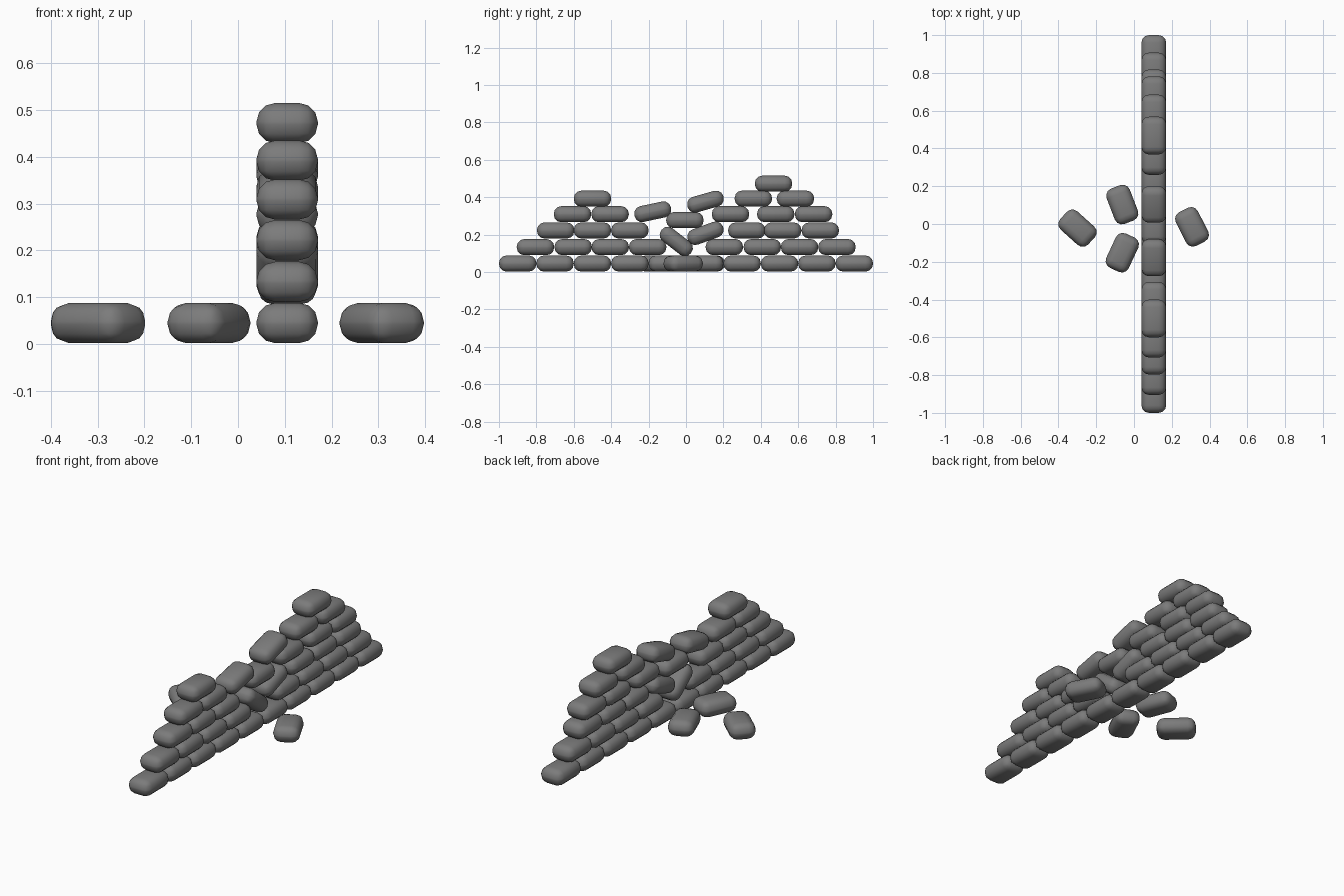
import bpy
from math import radians

if "Cube" in bpy.data.objects:
    bpy.data.objects.remove(bpy.data.objects["Cube"])

WALL_X = 0.105
SIZE = (0.131, 0.2, 0.086)


def make_bag_mesh():
    # one pillow-shaped bag: box with wide rounded edges
    bpy.ops.mesh.primitive_cube_add(size=1)
    ob = bpy.context.object
    ob.scale = SIZE
    bpy.ops.object.transform_apply(location=False, rotation=False, scale=True)
    bev = ob.modifiers.new("round", 'BEVEL')
    bev.width = 0.04
    bev.segments = 3
    bev.limit_method = 'NONE'
    bpy.ops.object.modifier_apply(modifier=bev.name)
    bpy.ops.object.shade_smooth()
    mesh = ob.data
    bpy.data.objects.remove(ob)
    mesh.name = "sandbag"
    # dark grey cloth
    mat = bpy.data.materials.new("dark_cloth")
    mat.diffuse_color = (0.2, 0.2, 0.2, 1)
    mat.use_nodes = True
    mat.node_tree.nodes["Principled BSDF"].inputs["Base Color"].default_value = mat.diffuse_color
    mesh.materials.append(mat)
    return mesh


BAG = make_bag_mesh()


def bag(name, x, y, z, tilt=0, turn=0):
    ob = bpy.data.objects.new(name, BAG)
    ob.location = (x, y, z)
    ob.rotation_euler = (radians(tilt), 0, radians(turn))
    bpy.context.collection.objects.link(ob)


# Stacked courses: height -> positions along the wall
courses = [
    (0.045, [-0.9 + 0.2 * i for i in range(10)]),
    (0.133, [-0.805, -0.603, -0.405, -0.205, 0.205, 0.408, 0.607, 0.807]),
    (0.222, [-0.697, -0.50, -0.30, 0.325, 0.517, 0.718]),
    (0.309, [-0.607, -0.406, 0.238, 0.48, 0.682]),
    (0.392, [-0.5, 0.36, 0.585]),
    (0.472, [0.468]),
]
for row, (z, ys) in enumerate(courses):
    for i, y in enumerate(ys):
        bag(f"course_{row + 1}_bag_{i + 1}", WALL_X, y, z)

# Slumped bags in the breach
for i, (y, z, tilt) in enumerate([(-0.178, 0.322, 12), (0.104, 0.376, 16),
                                  (-0.006, 0.277, 0), (0.104, 0.207, 20),
                                  (-0.052, 0.163, -38)]):
    bag(f"slumped_bag_{i + 1}", WALL_X, y, z, tilt=tilt)

# Loose bags on the ground
for i, (x, y, turn) in enumerate([(-0.299, -0.022, 48), (-0.062, 0.103, 21),
                                  (-0.062, -0.152, -25), (0.307, -0.015, 27)]):
    bag(f"fallen_bag_{i + 1}", x, y, 0.045, turn=turn)
